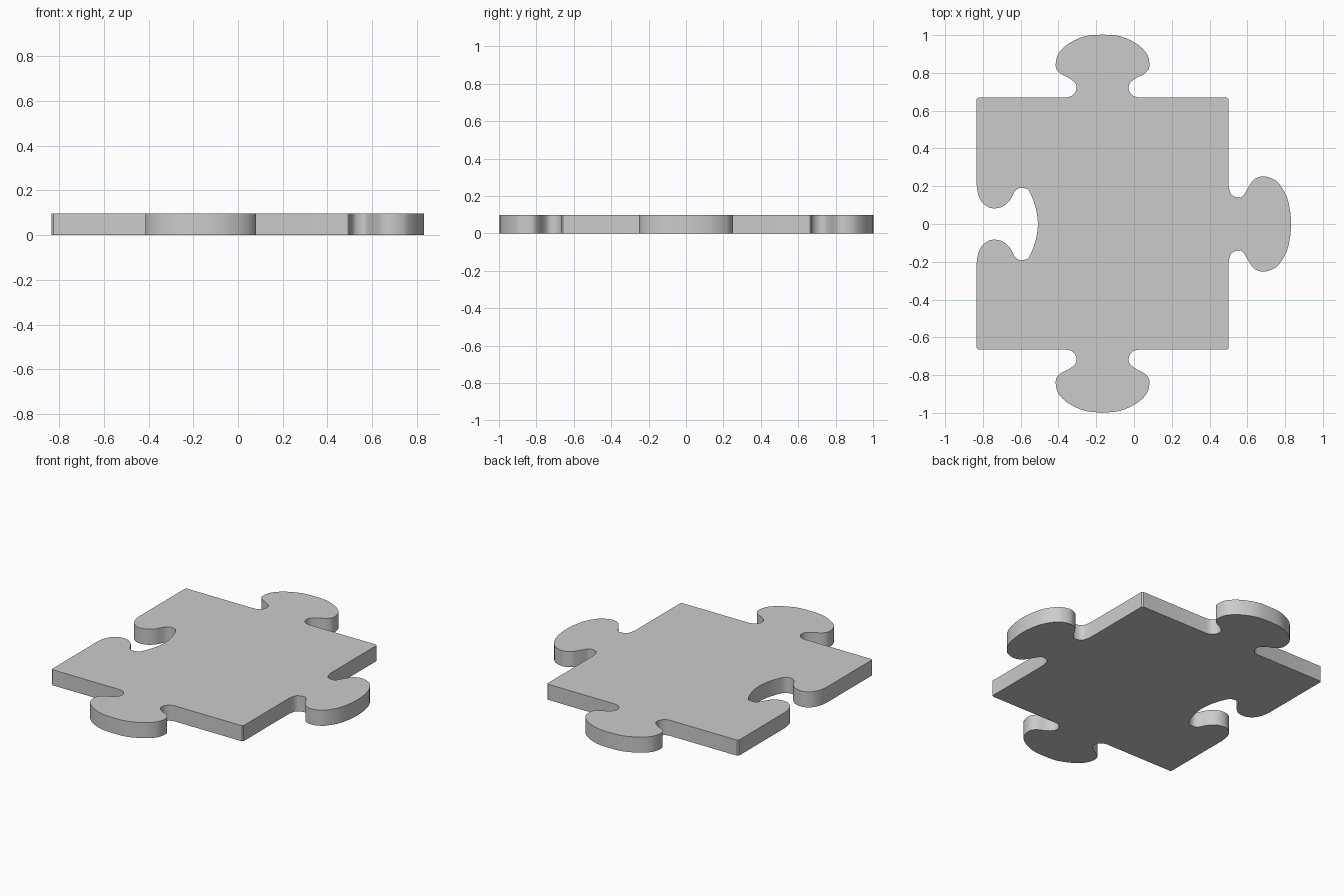
import bpy, bmesh
from mathutils import Vector

if "Cube" in bpy.data.objects:
    bpy.data.objects.remove(bpy.data.objects["Cube"])

THICK = 0.098

# half profiles (along edge, away from edge), from the edge to the centre line
KNOB_LONG = [(.19, 0), (.163, .008), (.143, .03), (.138, .055), (.148, .08), (.18, .104),
             (.218, .123), (.243, .148), (.248, .175), (.243, .21), (.225, .245),
             (.175, .288), (.09, .325), (0, .332)]
KNOB_SIDE = [(.21, 0), (.17, .008), (.148, .025), (.14, .06), (.152, .08), (.185, .10),
             (.23, .13), (.248, .16), (.252, .19), (.243, .225), (.222, .26),
             (.16, .302), (.09, .323), (0, .332)]
SOCKET = [(.21, 0), (.165, .006), (.12, .025), (.09, .06), (.083, .10), (.094, .14),
          (.125, .175), (.17, .20), (.19, .225), (.19, .25), (.178, .275),
          (.12, .302), (.06, .318), (0, .324)]


def smooth_path(pts, steps=3):
    """Catmull-Rom interpolation through the points."""
    p = [Vector(q) for q in pts]
    out = []
    for i in range(len(p) - 1):
        a, b, c, d = p[max(i - 1, 0)], p[i], p[i + 1], p[min(i + 2, len(p) - 1)]
        for s in range(steps):
            t = s / steps
            out.append(0.5 * (2 * b + (c - a) * t + (2 * a - 5 * b + 4 * c - d) * t * t
                              + (3 * b - a - 3 * c + d) * t ** 3))
    return out + [p[-1]]


def edge_path(half, centre, along, out):
    """Mirror a half profile and place it on one side of the piece."""
    full = half + [(-u, v) for u, v in reversed(half[:-1])]
    full = [(-u, v) for u, v in full]
    c, a, o = Vector(centre), Vector(along), Vector(out)
    return [c + a * q.x + o * q.y for q in smooth_path(full)]


def corner(x, y, din, dout, r=.008):
    """Tiny clipped corner."""
    c = Vector((x, y))
    return [c - Vector(din) * r, c + Vector(dout) * r]


# outline, clockwise from the back left corner
L, R, B, F = -.833, .5, .67, -.665
mid = (L + R) / 2
outline = corner(L, B, (0, 1), (1, 0))
outline += edge_path(KNOB_LONG, (mid, B), (1, 0), (0, 1))
outline += corner(R, B, (1, 0), (0, -1))
outline += edge_path(KNOB_SIDE, (R, 0), (0, -1), (1, 0))
outline += corner(R, F, (0, -1), (-1, 0))
outline += edge_path(KNOB_LONG, (mid, F), (-1, 0), (0, -1))
outline += corner(L, F, (-1, 0), (0, 1))
outline += edge_path(SOCKET, (L, 0), (0, 1), (1, 0))

# solid piece
bm = bmesh.new()
base = bm.faces.new([bm.verts.new((p.x, p.y, 0)) for p in outline])
top = bmesh.ops.extrude_face_region(bm, geom=[base], use_keep_orig=True)
bmesh.ops.translate(bm, vec=(0, 0, THICK),
                    verts=[g for g in top["geom"] if isinstance(g, bmesh.types.BMVert)])
bmesh.ops.recalc_face_normals(bm, faces=bm.faces)
bmesh.ops.triangulate(bm, faces=[f for f in bm.faces if len(f.verts) > 4])
mesh = bpy.data.meshes.new("puzzle_piece")
bm.to_mesh(mesh)
bm.free()
piece = bpy.data.objects.new("puzzle_piece", mesh)
bpy.context.collection.objects.link(piece)
bpy.context.view_layer.objects.active = piece
piece.select_set(True)
bpy.ops.object.shade_smooth_by_angle(angle=.6)
